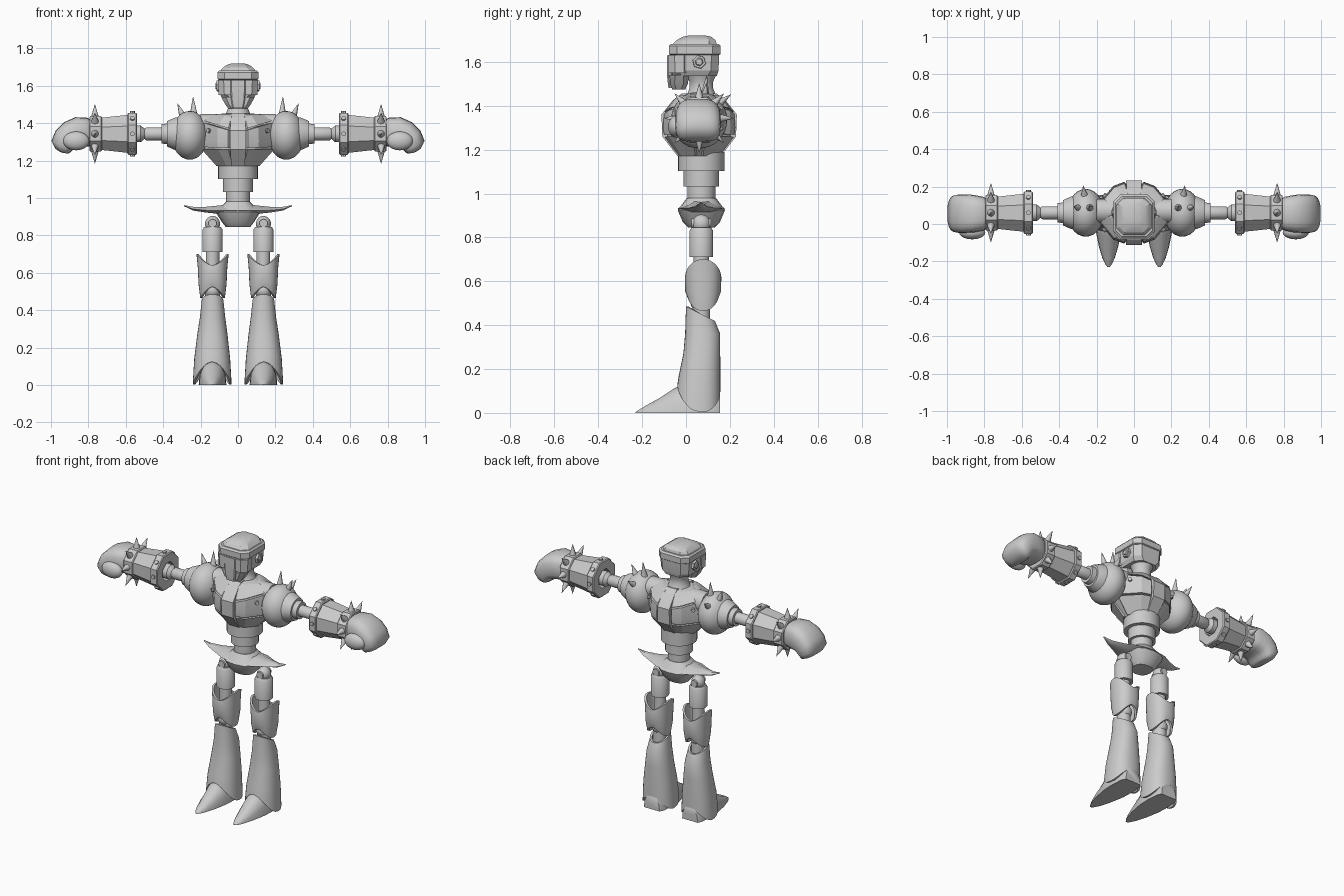
import bpy, bmesh
from math import sin, cos, pi, radians, copysign
from mathutils import Vector

if "Cube" in bpy.data.objects:
    bpy.data.objects.remove(bpy.data.objects["Cube"])

grey = bpy.data.materials.new("plain_grey")
grey.diffuse_color = (0.6, 0.6, 0.6, 1)
grey.use_nodes = True
grey.node_tree.nodes["Principled BSDF"].inputs["Base Color"].default_value = grey.diffuse_color
CY = 0.06            # depth of the arm axis
LY = 0.07            # depth of the leg and waist axis
AZ = 1.343           # height of the arm axis


def finish(name, bm, mirror=False, angle=35):
    bmesh.ops.remove_doubles(bm, verts=bm.verts, dist=1e-5)
    bmesh.ops.recalc_face_normals(bm, faces=bm.faces)
    me = bpy.data.meshes.new(name)
    bm.to_mesh(me)
    bm.free()
    me.materials.append(grey)
    me.shade_smooth()
    me.set_sharp_from_angle(angle=radians(angle))
    ob = bpy.data.objects.new(name, me)
    bpy.context.collection.objects.link(ob)
    if mirror:
        ob.modifiers.new("Mirror", 'MIRROR').use_mirror_merge = False
    return ob


def add_loft(bm, rings, closed=False):
    vs = [[bm.verts.new(p) for p in r] for r in rings]
    n = len(vs[0])
    pairs = list(zip(vs, vs[1:])) + ([(vs[-1], vs[0])] if closed else [])
    for a, b in pairs:
        for i in range(n):
            bm.faces.new((a[i], a[(i + 1) % n], b[(i + 1) % n], b[i]))
    if not closed:
        bm.faces.new(vs[0])
        bm.faces.new(vs[-1])


def loft(name, rings, mirror=False, closed=False, angle=35):
    bm = bmesh.new()
    add_loft(bm, rings, closed)
    return finish(name, bm, mirror, angle)


def turned(origin, axis, prof, n, phase=0.0):
    """Rings for a turned shape; prof holds (distance along axis, radius)."""
    o, d = Vector(origin), Vector(axis).normalized()
    u = d.orthogonal().normalized()
    v = d.cross(u)
    return [[o + d * t + (u * cos(phase + 2 * pi * i / n) + v * sin(phase + 2 * pi * i / n)) * max(r, 1e-4)
             for i in range(n)] for t, r in prof]


def lathe(name, origin, axis, prof, n=28, mirror=True, phase=0.0, closed=False, angle=35):
    return loft(name, turned(origin, axis, prof, n, phase), mirror, closed, angle)


def ellipsoid(name, c, r, mirror=True):
    bm = bmesh.new()
    bmesh.ops.create_uvsphere(bm, u_segments=28, v_segments=16, radius=1)
    for v in bm.verts:
        v.co = Vector([c[i] + v.co[i] * r[i] for i in range(3)])
    return finish(name, bm, mirror)


def oval(cx, cy, z, rx, ry, n=28, p=1.0):
    """Horizontal oval; z may be a function of the angle, p < 1 squares it off."""
    out = []
    for i in range(n):
        a = 2 * pi * i / n
        c, s = cos(a), sin(a)
        out.append((cx + rx * copysign(abs(c) ** p, c), cy + ry * copysign(abs(s) ** p, s),
                    z(a) if callable(z) else z))
    return out


def chamfered(cy, z, hx, hy, c):
    return [(x, cy + y, z) for x, y in ((hx, -hy + c), (hx, hy - c), (hx - c, hy), (-hx + c, hy),
                                        (-hx, hy - c), (-hx, -hy + c), (-hx + c, -hy), (hx - c, -hy))]


# ---- head ----
loft("helmet", [chamfered(.04, 1.535, .085, .10, .04), chamfered(.04, 1.56, .098, .108, .035),
                chamfered(.04, 1.64, .103, .112, .035)], angle=20)
loft("helmet_band", [chamfered(.04, 1.632, .104, .113, .035), chamfered(.04, 1.636, .109, .118, .037),
                     chamfered(.04, 1.672, .109, .118, .037), chamfered(.04, 1.682, .10, .108, .035)], angle=20)
loft("helmet_dome", [chamfered(.04, 1.68, .094, .10, .035), chamfered(.045, 1.698, .08, .09, .03),
                     chamfered(.05, 1.714, .055, .066, .025), chamfered(.05, 1.72, .03, .04, .015)], angle=20)
loft("jaw", [chamfered(-.033, 1.475, .05, .03, .018), chamfered(-.032, 1.50, .068, .04, .02),
             chamfered(-.03, 1.54, .09, .045, .025)], angle=20)
loft("face_plate", [chamfered(-.068, 1.48, .03, .012, .006), chamfered(-.074, 1.53, .038, .012, .006),
                    chamfered(-.074, 1.63, .042, .012, .006)], angle=20)
loft("visor", [chamfered(-.03, 1.55, .103, .05, .03), chamfered(-.03, 1.632, .107, .052, .03)], angle=20)
lathe("ear_bolt", (.095, CY, 1.60), (1, 0, 0), [(0, .032), (.02, .03), (.02, .02), (.026, .015)], 6, angle=20)
lathe("neck", (0, LY, 1.42), (0, 0, 1), [(0, .085), (.03, .066), (.06, .054), (.09, .054), (.125, .07)], mirror=False)

# ---- torso ----
QUARTER = [(.2, .035), (.105, .14), (.05, .16)]


def torso_ring(z, k, inset=0.0):
    q = [((x - inset) * k, (y - inset) * k) for x, y in QUARTER]
    pts = q + [(-x, y) for x, y in q[::-1]] + [(-x, -y) for x, y in q] + [(x, -y) for x, y in q[::-1]]
    return [(x, CY + y, z) for x, y in pts]


loft("torso_core", [torso_ring(1.17, .56, .012), torso_ring(1.255, .98, .012), torso_ring(1.365, .98, .012),
                    torso_ring(1.43, .70, .012), torso_ring(1.452, .45, .012)], angle=20)


def plate(name, rows, outline, slope, thick=.014):
    """Armour panels following the torso outline, front and back, both sides."""
    bm = bmesh.new()
    for side in (-1, 1):
        rings = []
        for z, k, tilt in rows:
            out = [(x * k, CY + side * y * k, z + tilt * slope * max(0, x - .05)) for x, y in outline]
            inn = [((x - thick) * k, CY + side * (y - thick) * k, z + tilt * slope * max(0, x - .05))
                   for x, y in outline]
            rings.append(out + inn[::-1])
        add_loft(bm, rings)
    return finish(name, bm, True, 20)


PANEL = [(.2, .03), (.108, .139), (.052, .16)]
plate("upper_chest_plate", [(1.372, .98, 1), (1.435, .68, .2), (1.45, .52, 0)], PANEL, .3)
plate("middle_chest_plate", [(1.268, 1.0, .1), (1.30, 1.03, .1), (1.362, 1.0, 1)], PANEL, .3)
plate("lower_chest_plate", [(1.172, .58, 0), (1.258, .98, .1)], PANEL, .3)
for nm, sg in (("front_spine", -1), ("back_spine", 1)):
    prof = [(1.172, .10, .036), (1.26, .168, .042), (1.36, .172, .042), (1.425, .12, .04), (1.455, .08, .035)]
    loft(nm, [[(w, CY + sg * y, z), (-w, CY + sg * y, z), (-w, CY + sg * (y - .04), z), (w, CY + sg * (y - .04), z)]
              for z, y, w in prof], angle=15)
    lathe(nm + "_bolt", (.15, CY + sg * .085, 1.36), (.74, sg * .67, 0), [(0, .012), (.018, .012)], 10)
lathe("collar_tube", (0, LY, 1.385), (1, 0, 0), [(0, .065), (.2, .065)])

# ---- waist and pelvis ----
lathe("waist", (0, LY, 0), (0, 0, 1), [(.965, .064), (1.032, .064), (1.032, .081), (1.102, .081),
                                       (1.102, .106), (1.19, .106)], 32, mirror=False)
loft("pelvis", [oval(0, LY, .845, .065, .06, 16, .8), oval(0, LY, .87, .085, .085, 16, .8),
                oval(0, LY, .925, .12, .108, 16, .8), oval(0, LY, .98, .065, .066, 16, .8)], angle=30)
# swept hip wings: sections along x (x, half depth, low z, high z)
wing = [(-.29, .003, .957, .962), (-.24, .025, .933, .953), (-.17, .055, .922, .953), (-.10, .092, .915, .960)]
wing += [(0, .108, .905, .972)] + [(-x, h, a, b) for x, h, a, b in wing[::-1]]
loft("hip_wings", [[(x, LY - h, .6 * a + .4 * b), (x, LY - h * .35, b), (x, LY + h * .35, b),
                    (x, LY + h, .6 * a + .4 * b), (x, LY + h * .5, a), (x, LY - h * .5, a)]
                   for x, h, a, b in wing], angle=28)

# ---- shoulders and arms ----
ellipsoid("shoulder", (.258, CY, 1.335), (.098, .128, .13))
lathe("shoulder_rings", (0, CY, AZ), (1, 0, 0), [(.30, .092), (.335, .088), (.38, .068), (.38, .055), (.41, .052),
                                                 (.41, .035), (.49, .035), (.50, .028), (.52, .045),
                                                 (.56, .045), (.58, .02)])


def cones(name, items):
    """Spikes given as (base, direction, radius, length)."""
    bm = bmesh.new()
    for base, d, r, h in items:
        add_loft(bm, turned(base, d, [(0, r), (h, 0)], 10))
    return finish(name, bm, True, 50)


cones("shoulder_spikes", [((.237, .085, 1.44), (.03, .1, 1), .022, .105), ((.292, .085, 1.43), (.42, .1, 1), .022, .085),
                          ((.265, .15, 1.41), (.1, .8, .6), .02, .07)])
P8 = pi / 8
lathe("forearm", (0, CY, AZ), (1, 0, 0), [(.57, .112), (.74, .092), (.74, .05), (.57, .07)], 8, phase=P8,
      closed=True, angle=20)
lathe("elbow_cuff", (0, CY, AZ), (1, 0, 0), [(.54, .116), (.545, .122), (.585, .122), (.59, .116), (.59, .06),
                                             (.54, .06)], 8, phase=P8, closed=True, angle=20)
lathe("wrist_band", (0, CY, AZ), (1, 0, 0), [(.728, .096), (.733, .102), (.79, .102), (.795, .096)], 8, phase=P8,
      angle=20)
ring_dirs = [Vector((0, cos(i * pi / 4), sin(i * pi / 4))) for i in range(8)]
axis_pt = Vector((0, CY, AZ))
cones("wrist_spikes", [(axis_pt + Vector((.765, 0, 0)) + d * .09, d, .021, .07) for d in ring_dirs])
bm = bmesh.new()
for d in ring_dirs:
    add_loft(bm, turned(axis_pt + Vector((.565, 0, 0)) + d * .105, d, [(0, .013), (.016, .013)], 8))
finish("cuff_bolts", bm, True)

# fist: inner point, outer point (x, z) and half width
curl = [(.78, 1.28, .78, 1.415, .075), (.80, 1.275, .81, 1.43, .09), (.835, 1.272, .87, 1.432, .1),
        (.865, 1.268, .93, 1.405, .104), (.88, 1.26, .975, 1.36, .104), (.89, 1.25, .998, 1.305, .1),
        (.90, 1.24, .975, 1.262, .088), (.91, 1.237, .945, 1.243, .06)]
rings = []
for xi, zi, xo, zo, w in curl:
    row = []
    for i in range(20):
        a = 2 * pi * i / 20
        c, s = cos(a), sin(a)
        f = .5 + .5 * copysign(abs(c) ** .7, c)
        row.append((xi + (xo - xi) * f, .055 + w * copysign(abs(s) ** .7, s), zi + (zo - zi) * f))
    rings.append(row)
loft("fist", rings, True, angle=60)
ellipsoid("thumb", (.865, -.045, 1.305), (.07, .037, .05))

# ---- legs ----
LX = .136
ellipsoid("hip_ball", (LX, LY, .862), (.04, .042, .042))
lathe("hip_pin", (LX, LY - .045, .865), (0, 1, 0), [(0, .022), (.09, .022)], 16)
lathe("thigh", (LX, LY, 0), (0, 0, 1), [(.50, .036), (.71, .036), (.71, .054), (.83, .054), (.845, .045)])
ellipsoid("knee_joint", (LX, LY, .505), (.045, .05, .045))
lathe("shin_core", (LX, LY, 0), (0, 0, 1), [(.40, .04), (.52, .04)])


def side(a):          # 1 on the left and right sides, 0 at front and back
    return abs(cos(a)) ** 1.5


def shell(name, rows, t, angle=40):
    """Open sleeve with wall thickness t; rows hold (cx, cy, z, rx, ry, squareness)."""
    out = [oval(cx, cy, z, rx, ry, 32, p) for cx, cy, z, rx, ry, p in rows]
    inn = [oval(cx, cy, z, rx - t, ry - t, 32, p) for cx, cy, z, rx, ry, p in rows]
    return loft(name, out + inn[::-1], True, True, angle)


shell("knee_guard", [(LX, .078, lambda a: .525 - .06 * side(a), .066, .07, .9),
                     (LX, .078, lambda a: .555 - .015 * side(a), .075, .082, .9),
                     (LX, .078, lambda a: .62 + .01 * side(a), .079, .083, .9),
                     (LX, .078, lambda a: .64 + .06 * side(a), .086, .079, .9)], .012)
shell("shin_guard", [(LX + .002, .058, lambda a: .125 - .02 * (1 + sin(a)) - .10 * side(a), .104, .098, .85),
                     (LX + .002, .062, lambda a: .17 - .03 * side(a), .096, .095, .85),
                     (LX + .001, .072, .27, .081, .084, .88),
                     (LX, .076, .36, .068, .080, .9),
                     (LX, .066, lambda a: .452 - .033 * sin(a), .058, .066, 1)], .012)

# foot: sections from heel to toe (y, half width, height)
foot = [(.155, .055, .09), (.13, .068, .12), (.06, .074, .13), (-.02, .071, .13), (-.06, .064, .108),
        (-.12, .052, .068), (-.18, .034, .035), (-.215, .018, .014), (-.23, .006, .004)]
loft("foot", [[(LX + w, y, 0), (LX + w * .93, y, h * .45), (LX + w * .6, y, h * .85), (LX, y, h),
               (LX - w * .6, y, h * .85), (LX - w * .93, y, h * .45), (LX - w, y, 0)] for y, w, h in foot],
     True, angle=45)
